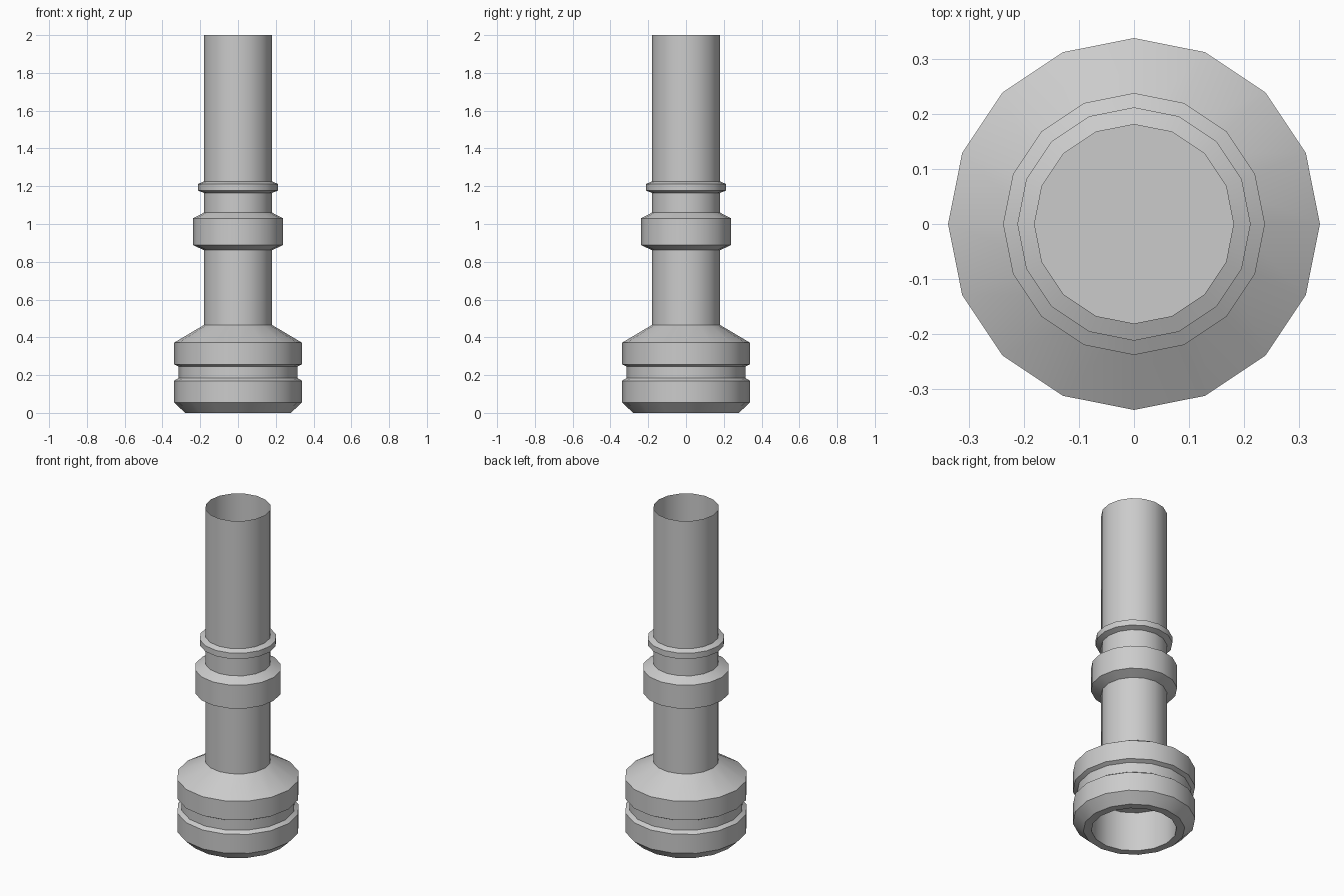
import bpy, math

if "Cube" in bpy.data.objects:
    bpy.data.objects.remove(bpy.data.objects["Cube"])

SIDES = 16


def lathe(name, profile, cap=False):
    """Revolve (radius, height) points around z; optionally close the last ring."""
    verts, faces = [], []
    for r, z in profile:
        for i in range(SIDES):
            a = 2 * math.pi * i / SIDES
            verts.append((r * math.cos(a), r * math.sin(a), z))
    for k in range(len(profile) - 1):
        for i in range(SIDES):
            j = (i + 1) % SIDES
            a, b = k * SIDES, (k + 1) * SIDES
            faces.append((a + i, a + j, b + j, b + i))
    if cap:
        faces.append(tuple(range((len(profile) - 1) * SIDES, len(profile) * SIDES)))
    mesh = bpy.data.meshes.new(name)
    mesh.from_pydata(verts, [], faces)
    obj = bpy.data.objects.new(name, mesh)
    bpy.context.collection.objects.link(obj)
    bpy.ops.object.select_all(action='DESELECT')
    obj.select_set(True)
    bpy.context.view_layer.objects.active = obj
    bpy.ops.object.shade_smooth_by_angle(angle=math.radians(28))
    return obj


# Grooved base with sloping shoulder
lathe("base", [(0.28, 0), (0.338, 0.055), (0.338, 0.17), (0.315, 0.185),
               (0.315, 0.245), (0.338, 0.257), (0.338, 0.372), (0.181, 0.465)])

# Recess in the underside, closed by a flat ceiling
recess = lathe("base_recess", [(0.28, 0), (0.235, 0), (0.235, 0.24)], cap=True)
recess.data.flip_normals()

# Open tube with wide collar and narrow ring
lathe("tube", [(0.181, 0.465), (0.181, 0.862), (0.238, 0.888), (0.238, 1.03),
               (0.181, 1.06), (0.181, 1.165), (0.212, 1.177), (0.212, 1.212),
               (0.181, 1.225), (0.181, 2.0)])
